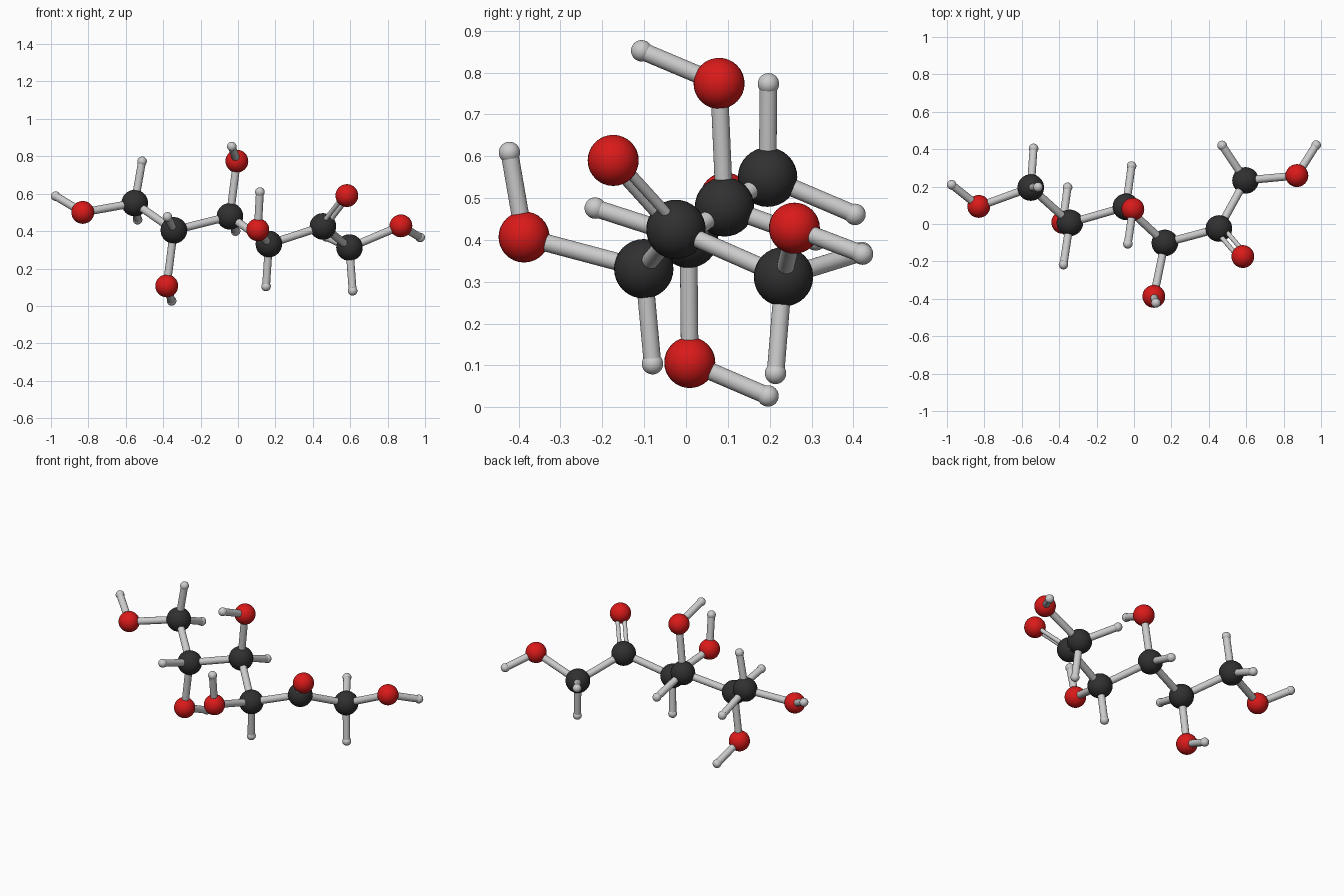
import bpy
from mathutils import Vector

if "Cube" in bpy.data.objects:
    bpy.data.objects.remove(bpy.data.objects["Cube"])


def material(name, colour):
    m = bpy.data.materials.new(name)
    m.diffuse_color = colour
    m.use_nodes = True
    m.node_tree.nodes["Principled BSDF"].inputs["Base Color"].default_value = m.diffuse_color
    return m


BLACK = material("carbon_black", (0.03, 0.03, 0.03, 1))
RED = material("oxygen_red", (0.7, 0.01, 0.01, 1))
STYLE = {"c": ("carbon", 0.071, BLACK), "o": ("oxygen", 0.061, RED), "h": ("hydrogen", 0.0255, None)}

# Atom centres: c = chain, o = oxygen on that carbon, h = hydrogen
ATOMS = {
    "c1": (-0.552, 0.195, 0.550), "c2": (-0.343, 0.006, 0.404), "c3": (-0.043, 0.092, 0.479),
    "c4": (0.165, -0.101, 0.331), "c5": (0.454, -0.024, 0.425), "c6": (0.596, 0.233, 0.312),
    "o1": (-0.830, 0.094, 0.500), "o2": (-0.381, 0.009, 0.107), "o3": (-0.006, 0.079, 0.774),
    "o4": (0.106, -0.387, 0.407), "o5": (0.582, -0.174, 0.590), "o6": (0.871, 0.259, 0.428),
    "h1": (-0.975, 0.210, 0.587), "h2": (-0.355, 0.196, 0.027), "h3": (-0.033, -0.106, 0.852),
    "h4": (0.117, -0.422, 0.609), "h6": (0.974, 0.422, 0.366),
    "h1a": (-0.513, 0.197, 0.773), "h1b": (-0.537, 0.404, 0.461), "h2a": (-0.377, -0.217, 0.476),
    "h3a": (-0.013, 0.310, 0.400), "h4a": (0.150, -0.080, 0.104),
    "h6a": (0.613, 0.214, 0.081), "h6b": (0.471, 0.420, 0.370),
}
BONDS = ("c1-c2 c2-c3 c3-c4 c4-c5 c5-c6 c1-o1 c2-o2 c3-o3 c4-o4 c6-o6 o1-h1 o2-h2 o3-h3 o4-h4 o6-h6 "
         "c1-h1a c1-h1b c2-h2a c3-h3a c4-h4a c6-h6a c6-h6b").split()


def finish(name, mat=None):
    ob = bpy.context.object
    ob.name = name
    bpy.ops.object.shade_smooth_by_angle()
    if mat:
        ob.data.materials.append(mat)


def stick(name, a, b, radius):
    d = b - a
    bpy.ops.mesh.primitive_cylinder_add(vertices=24, radius=radius, depth=d.length, location=(a + b) / 2,
                                        rotation=d.to_track_quat('Z', 'Y').to_euler())
    finish(name)


# Atom balls
for key, pos in ATOMS.items():
    kind, radius, mat = STYLE[key[0]]
    bpy.ops.mesh.primitive_uv_sphere_add(segments=32, ring_count=16, radius=radius, location=pos)
    finish(f"{kind}_{key[1:]}", mat)

# Single bonds
for bond in BONDS:
    a, b = (Vector(ATOMS[k]) for k in bond.split("-"))
    stick("bond_" + bond.replace("-", "_"), a, b, 0.021)

# Double bond: two thin sticks side by side
a, b = Vector(ATOMS["c5"]), Vector(ATOMS["o5"])
side = (b - a).cross(Vector((0, 0, 1))).normalized() * 0.02
for name, s in (("left", 1), ("right", -1)):
    stick("double_bond_" + name, a + side * s, b + side * s, 0.0125)
